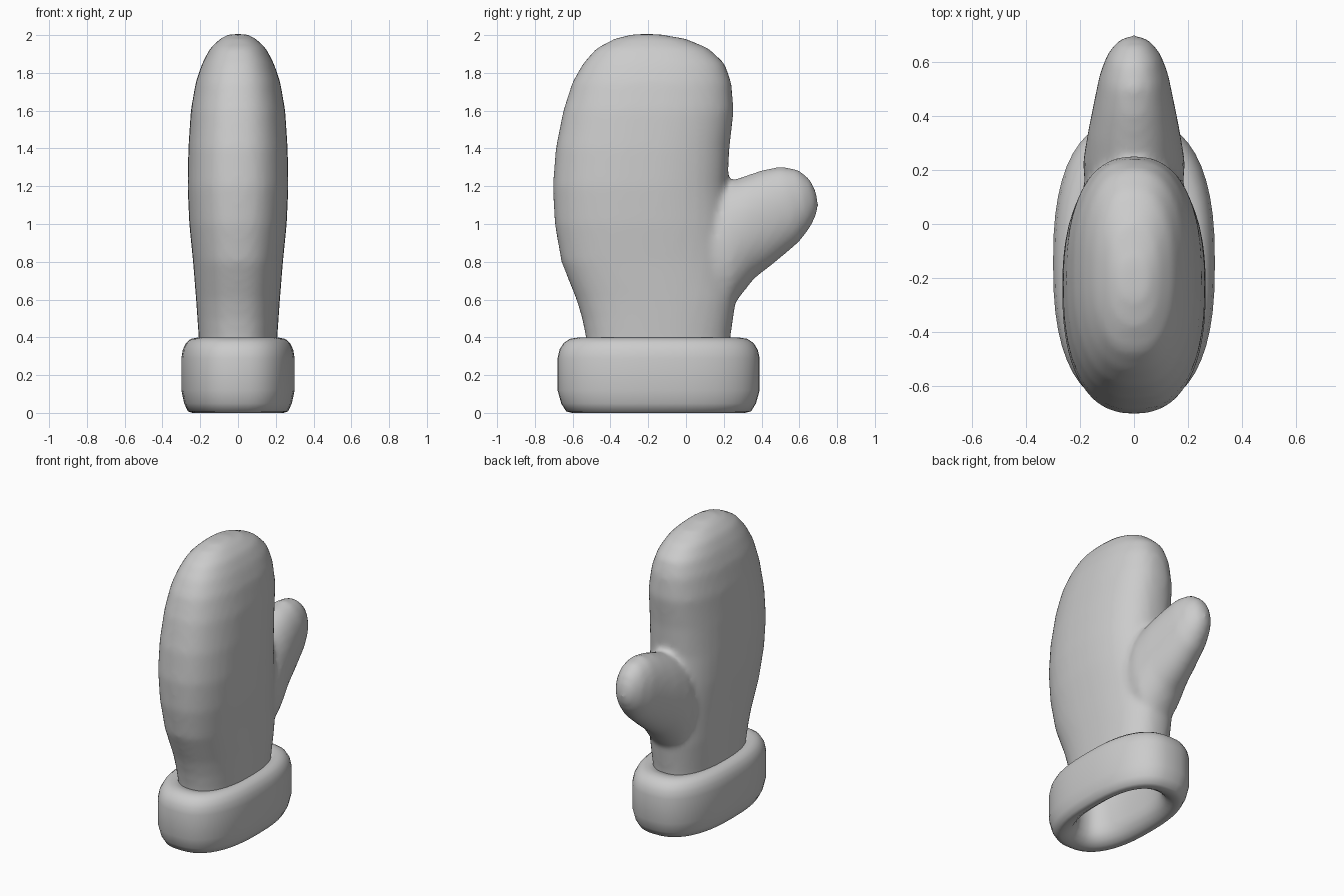
import bpy, bmesh, math

if "Cube" in bpy.data.objects:
    bpy.data.objects.remove(bpy.data.objects["Cube"])

wool = bpy.data.materials.new("grey_wool")
wool.diffuse_color = (0.6, 0.6, 0.6, 1)
wool.use_nodes = True
wool.node_tree.nodes["Principled BSDF"].inputs["Base Color"].default_value = wool.diffuse_color


def ring(cx, upper, lower, hx, power, n=40):
    """Rounded-box loop whose long axis runs between two (y, z) points."""
    my, mz = (upper[0] + lower[0]) / 2, (upper[1] + lower[1]) / 2
    dy, dz = (upper[0] - lower[0]) / 2, (upper[1] - lower[1]) / 2
    pts = []
    for i in range(n):
        a = 2 * math.pi * i / n
        c, s = math.cos(a), math.sin(a)
        u = math.copysign(abs(c) ** (2 / power), c)
        v = math.copysign(abs(s) ** (2 / power), s)
        pts.append((cx + hx * u, my + dy * v, mz + dz * v))
    return pts


def loft(bm, rings, closed=False):
    """Skin a list of loops, capping the ends or closing into a band."""
    loops = [[bm.verts.new(p) for p in r] for r in rings]
    n = len(loops[0])
    pairs = list(zip(loops, loops[1:]))
    if closed:
        pairs.append((loops[-1], loops[0]))
    else:
        bm.faces.new(loops[0])
        bm.faces.new(loops[-1])
    for a, b in pairs:
        for i in range(n):
            j = (i + 1) % n
            bm.faces.new((a[i], a[j], b[j], b[i]))


def finish(bm, name):
    bmesh.ops.recalc_face_normals(bm, faces=bm.faces)
    mesh = bpy.data.meshes.new(name)
    bm.to_mesh(mesh)
    bm.free()
    mesh.materials.append(wool)
    ob = bpy.data.objects.new(name, mesh)
    bpy.context.collection.objects.link(ob)
    mesh.shade_smooth()
    return ob


# Palm cross-sections: height, front y, back y, half width
palm = [
    (0.26, -0.52, 0.23, 0.20), (0.40, -0.53, 0.235, 0.208),
    (0.50, -0.55, 0.25, 0.215), (0.60, -0.58, 0.265, 0.222),
    (0.80, -0.66, 0.26, 0.238), (1.00, -0.695, 0.24, 0.258),
    (1.20, -0.705, 0.22, 0.267), (1.40, -0.69, 0.23, 0.263),
    (1.60, -0.65, 0.253, 0.25), (1.75, -0.602, 0.24, 0.224),
    (1.85, -0.545, 0.205, 0.19), (1.93, -0.475, 0.12, 0.148),
    (1.98, -0.38, 0.0, 0.095), (2.005, -0.28, -0.14, 0.05),
]
# Thumb cross-sections: upper (y, z), lower (y, z), half width
thumb = [
    ((0.0, 1.12), (0.10, 0.50), 0.17), ((0.20, 1.215), (0.25, 0.57), 0.19),
    ((0.30, 1.25), (0.36, 0.71), 0.173), ((0.40, 1.285), (0.47, 0.795), 0.152),
    ((0.50, 1.305), (0.60, 0.905), 0.128), ((0.59, 1.29), (0.66, 0.985), 0.10),
    ((0.655, 1.24), (0.692, 1.05), 0.062), ((0.69, 1.17), (0.70, 1.10), 0.025),
]
bm = bmesh.new()
loft(bm, [ring(0, (yb, z), (yf, z), hx, 2.4) for z, yf, yb, hx in palm])
loft(bm, [ring(0, up, lo, hx, 2.1) for up, lo, hx in thumb])
hand = finish(bm, "mitten_hand")

# Fuse palm and thumb into one soft skin
rm = hand.modifiers.new("fuse", 'REMESH')
rm.mode = 'VOXEL'
rm.voxel_size = 0.02
rm.use_smooth_shade = True
sm = hand.modifiers.new("soften", 'SMOOTH')
sm.factor = 0.5
sm.iterations = 8
bpy.context.view_layer.objects.active = hand
hand.select_set(True)
for m in ("fuse", "soften"):
    bpy.ops.object.modifier_apply(modifier=m)

# Open the wrist, hidden within the cuff thickness
bm = bmesh.new()
bm.from_mesh(hand.data)
low = [f for f in bm.faces if f.calc_center_median().z < 0.33]
bmesh.ops.delete(bm, geom=low, context='FACES')
bm.to_mesh(hand.data)
bm.free()
hand.data.shade_smooth()

# Cuff: rounded band, profile as (inset, height)
profile = [
    (0.0, 0.12), (0.0, 0.29), (0.008, 0.335), (0.025, 0.37), (0.05, 0.392),
    (0.08, 0.398), (0.12, 0.39), (0.145, 0.36), (0.15, 0.24), (0.15, 0.12),
    (0.142, 0.07), (0.12, 0.03), (0.09, 0.008), (0.06, 0.0), (0.035, 0.008),
    (0.015, 0.05),
]
bm = bmesh.new()
cy = -0.145
loft(bm, [ring(0, (cy + 0.535 - 1.3 * o, z), (cy - 0.535 + 1.3 * o, z),
               0.30 - o, 2.5, 48) for o, z in profile], closed=True)
finish(bm, "cuff")
